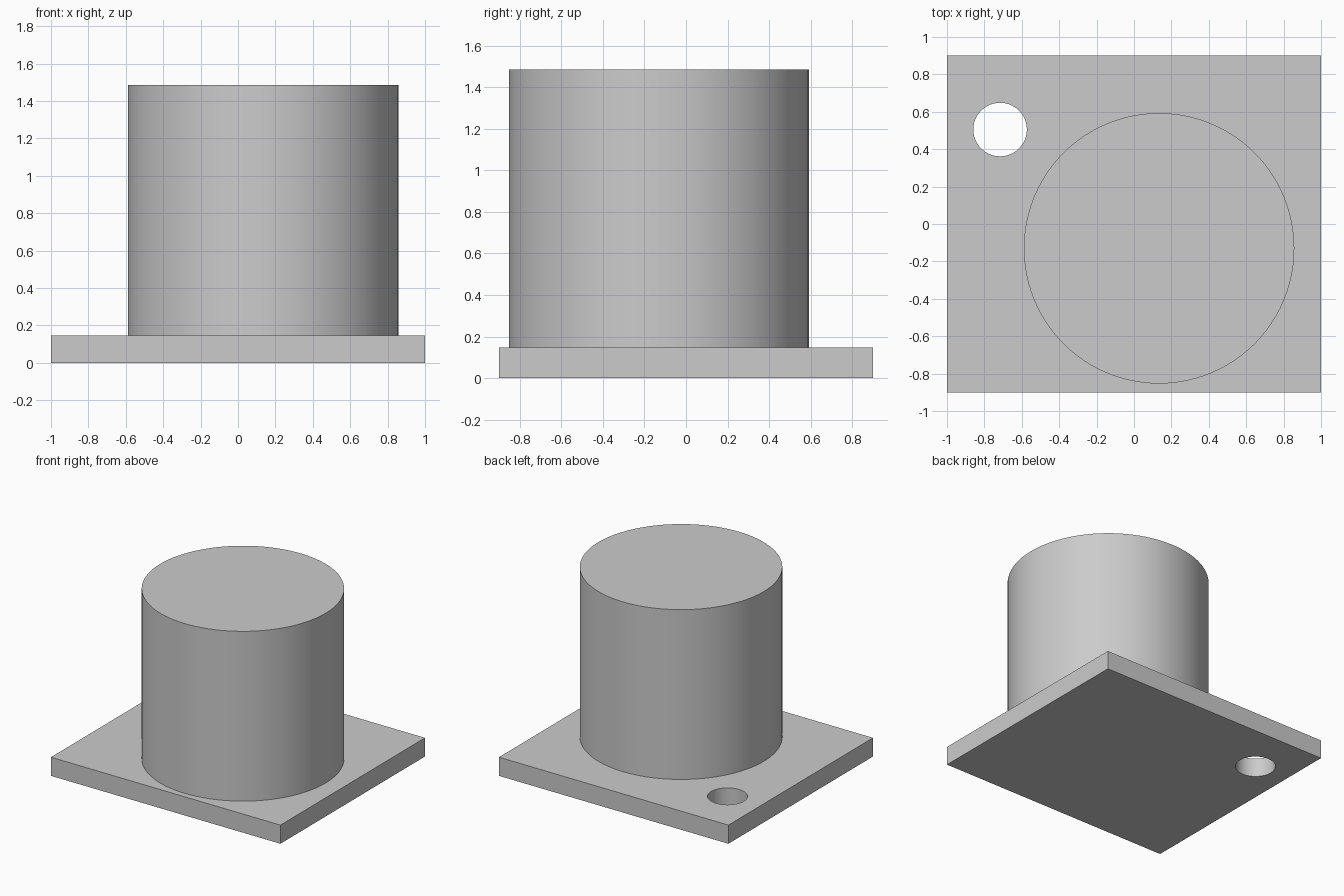
import bpy
import math

cube = bpy.data.objects.get("Cube")
if cube:
    bpy.data.objects.remove(cube, do_unlink=True)

PLATE_TOP = 0.147
POST_TOP = 1.485

# Single grey material
grey = bpy.data.materials.new("light grey")
grey.use_nodes = True
colour = (0.6, 0.6, 0.6, 1.0)
grey.diffuse_color = colour
grey.node_tree.nodes["Principled BSDF"].inputs["Base Color"].default_value = colour


def add_cylinder(name, x, y, radius, bottom, top):
    bpy.ops.mesh.primitive_cylinder_add(
        vertices=96, radius=radius, depth=top - bottom,
        location=(x, y, (bottom + top) / 2))
    obj = bpy.context.object
    obj.name = name
    obj.data.materials.append(grey)
    return obj


def smooth(obj):
    bpy.ops.object.select_all(action="DESELECT")
    obj.select_set(True)
    bpy.context.view_layer.objects.active = obj
    bpy.ops.object.shade_smooth_by_angle(angle=math.radians(30))


# Base plate
bpy.ops.mesh.primitive_cube_add(size=1, location=(0, 0, PLATE_TOP / 2))
plate = bpy.context.object
plate.name = "base_plate"
plate.scale = (2.0, 1.8, PLATE_TOP)
bpy.ops.object.transform_apply(location=False, rotation=False, scale=True)
plate.data.materials.append(grey)

# Round hole through the back corner of the plate
cutter = add_cylinder("hole_cutter", -0.716, 0.505, 0.143, -0.1, PLATE_TOP + 0.1)
hole = plate.modifiers.new("corner_hole", "BOOLEAN")
hole.operation = "DIFFERENCE"
hole.solver = "EXACT"
hole.object = cutter
bpy.context.view_layer.objects.active = plate
bpy.ops.object.modifier_apply(modifier=hole.name)
bpy.data.objects.remove(cutter, do_unlink=True)
smooth(plate)

# Solid round post standing on the plate
post = add_cylinder("round_post", 0.134, -0.13, 0.723, PLATE_TOP, POST_TOP)
smooth(post)
